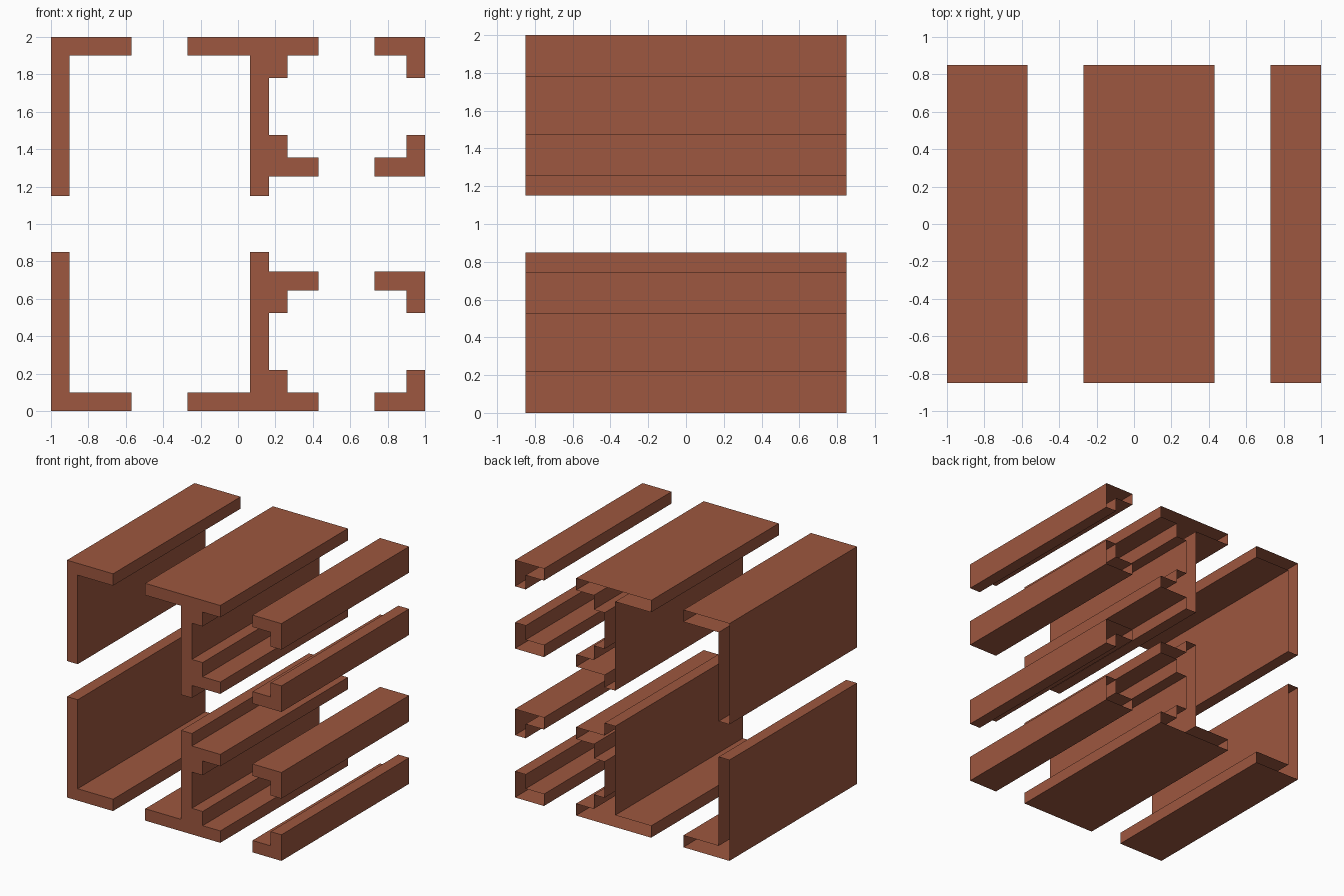
import bpy

if "Cube" in bpy.data.objects:
    bpy.data.objects.remove(bpy.data.objects["Cube"])

HALF_DEPTH = 0.85

mat = bpy.data.materials.new("rust_brown")
mat.diffuse_color = (0.34, 0.095, 0.05, 1)
mat.use_nodes = True
mat.node_tree.nodes["Principled BSDF"].inputs["Base Color"].default_value = mat.diffuse_color


def beam(name, profile):
    """Extrude an x/z outline along y: closed at the front, open at the back."""
    pairs = list(zip(profile, profile[1:] + profile[:1]))
    if sum(a[0] * b[1] - b[0] * a[1] for a, b in pairs) < 0:
        profile = profile[::-1]
    n = len(profile)
    verts = [(x, y, z) for y in (-HALF_DEPTH, HALF_DEPTH) for x, z in profile]
    faces = [tuple(range(n))]
    for i in range(n):
        j = (i + 1) % n
        faces.append((i, i + n, j + n, j))
    mesh = bpy.data.meshes.new(name)
    mesh.from_pydata(verts, [], faces)
    mesh.materials.append(mat)
    bpy.context.collection.objects.link(bpy.data.objects.new(name, mesh))


# Outlines of the upper half
profiles = {
    "left_angle": [(-1, 1.15), (-0.9, 1.15), (-0.9, 1.9), (-0.57, 1.9),
                   (-0.57, 2), (-1, 2)],
    "centre_divider": [(-0.27, 2), (-0.27, 1.9), (0.065, 1.9), (0.065, 1.15),
                       (0.165, 1.15), (0.165, 1.255), (0.43, 1.255),
                       (0.43, 1.355), (0.265, 1.355), (0.265, 1.475),
                       (0.165, 1.475), (0.165, 1.78), (0.265, 1.78),
                       (0.265, 1.9), (0.43, 1.9), (0.43, 2)],
    "right_outer_corner": [(0.73, 1.9), (0.9, 1.9), (0.9, 1.78), (1, 1.78),
                           (1, 2), (0.73, 2)],
    "right_inner_corner": [(0.73, 1.255), (1, 1.255), (1, 1.475),
                           (0.9, 1.475), (0.9, 1.355), (0.73, 1.355)],
}

# Upper beams and their mirror images about z = 1
for name, outline in profiles.items():
    beam("upper_" + name, outline)
    beam("lower_" + name, [(x, 2 - z) for x, z in outline])
